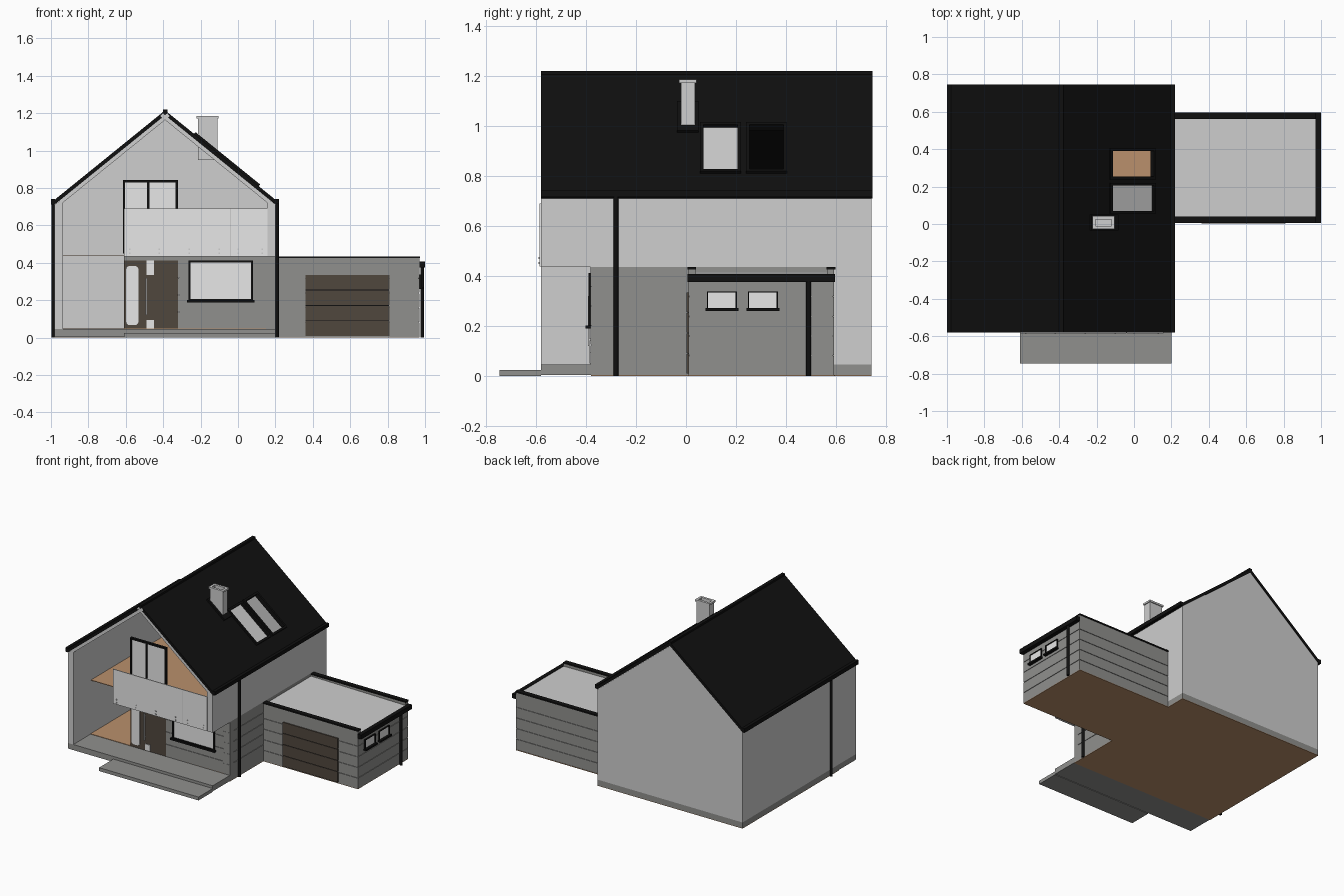
import bpy, bmesh, math
from mathutils import Vector

if "Cube" in bpy.data.objects:
    bpy.data.objects.remove(bpy.data.objects["Cube"])


def mat(name, r, g, b):
    m = bpy.data.materials.new(name)
    m.diffuse_color = (r, g, b, 1)
    m.use_nodes = True
    m.node_tree.nodes["Principled BSDF"].inputs["Base Color"].default_value = m.diffuse_color
    return m


WALL = mat("light_render", 0.62, 0.62, 0.62)
PANE = mat("pale_glass", 0.82, 0.82, 0.82)
SIDING = mat("grey_siding", 0.28, 0.28, 0.27)
BLACK = mat("black", 0.005, 0.005, 0.005)
DOOR = mat("dark_brown", 0.08, 0.063, 0.048)
WOOD = mat("wood_brown", 0.49, 0.28, 0.15)


def finish(name, bm, m):
    bmesh.ops.recalc_face_normals(bm, faces=bm.faces)
    me = bpy.data.meshes.new(name)
    bm.to_mesh(me)
    bm.free()
    me.materials.append(m)
    ob = bpy.data.objects.new(name, me)
    bpy.context.collection.objects.link(ob)
    return ob


def boxes(name, m, *items):
    """One object from boxes given as (x0, x1, y0, y1, z0, z1)."""
    bm = bmesh.new()
    for x0, x1, y0, y1, z0, z1 in items:
        vs = bmesh.ops.create_cube(bm, size=1)["verts"]
        for v in vs:
            v.co = Vector((x0 + (v.co.x + .5) * (x1 - x0),
                           y0 + (v.co.y + .5) * (y1 - y0),
                           z0 + (v.co.z + .5) * (z1 - z0)))
    return finish(name, bm, m)


def prisms(name, m, *items):
    """One object from xz profiles extruded along y: (points, y0, y1)."""
    bm = bmesh.new()
    for pts, y0, y1 in items:
        f = bm.faces.new([bm.verts.new((x, y0, z)) for x, z in pts])
        ex = bmesh.ops.extrude_face_region(bm, geom=[f])["geom"]
        for v in ex:
            if isinstance(v, bmesh.types.BMVert):
                v.co.y = y1
    return finish(name, bm, m)


def siding(name, x0, x1, y0, y1, z0, z1, n=5, inset=0.004):
    """Stacked boards with thin grooves between them."""
    h, g = (z1 - z0) / n, 0.002
    rows = [(x0, x1, y0, y1, z0 + i * h + g * (i > 0), z0 + (i + 1) * h - g * (i < n - 1))
            for i in range(n)]
    core = (x0 + inset, x1 - inset, y0 + inset, y1 - inset, z0 + .001, z1 - .001)
    return boxes(name, SIDING, core, *rows)


RX, RZ, LEN = -0.39, 1.215, 0.7785
CS, SN = 0.777, 0.629


def slab(side, u0, u1, w0, w1):
    """Profile lying on a roof slope: u runs down from ridge, w outward."""
    return [(RX + side * (u * CS + w * SN), RZ - u * SN + w * CS)
            for u, w in ((u0, w0), (u1, w0), (u1, w1), (u0, w1))]


def under(x):
    return 1.189 - 0.81 * abs(x - RX)


# ground: base, porch, step, floors
boxes("house_base", SIDING, (-.98, .2, -.38, .742, .004, .045))
boxes("porch_slab", SIDING, (-.98, .2, -.58, -.38, .004, .045))
boxes("front_step", SIDING, (-.61, .2, -.745, -.58, 0, .025))
boxes("underside", WOOD, (-.98, .2, -.38, .742, 0, .004), (.2, .97, .01, .595, 0, .004))
boxes("ground_floor", WOOD, (-.935, .16, -.38, .70, .045, .048))
boxes("upper_floor", WOOD, (-.935, .16, -.375, .70, .438, .442))

# light shell: left wall, upper right wall, back gable, porch lining
L, R = -.98, .2
prisms("left_wall", WALL, ([(L, .045), (-.935, .045), (-.935, under(-.935)), (L, under(L))], -.58, .742))
prisms("upper_right_wall", WALL, ([(.155, .435), (R, .435), (R, under(R)), (.155, under(.155))], -.58, .742))
boxes("rear_right_wall", WALL, (.155, R, .592, .742, .045, .435))
prisms("back_gable", WALL, ([(L, .045), (R, .045), (R, under(R)), (RX, 1.189), (L, under(L))], .70, .742))
prisms("porch_lining", WALL, *[(slab(s, 0, .745, -.04, -.02), -.58, -.38) for s in (-1, 1)])

# grey ground floor walls
siding("front_wall", -.32, R, -.38, -.34, .045, .412, 4)
boxes("lintel", SIDING, (-.61, R, -.38, -.34, .412, .437))
siding("right_wall", .15, R, -.381, .592, .045, .437, 5)

# roof, with two skylight openings in the right slope
U0, U1 = .347, .63
SKY = ((.07, .205), (.253, .39))
prisms("roof_left", BLACK, (slab(-1, 0, LEN, -.02, 0), -.58, .745))
full, top, low = [slab(1, a, b, -.02, 0) for a, b in ((0, LEN), (0, U0), (U1, LEN))]
prisms("roof_right", BLACK,
       (full, -.58, SKY[0][0]), (full, SKY[0][1], SKY[1][0]), (full, SKY[1][1], .745),
       *[(p, a, b) for p in (top, low) for a, b in SKY])
boxes("ridge_cap", BLACK, (RX - .012, RX + .012, -.58, .745, 1.2, 1.219))
for i, (a, b) in enumerate(SKY):
    prisms(f"skylight_frame_{i + 1}", BLACK,
           (slab(1, U0 - .015, U1 + .015, 0, .012), a - .014, a),
           (slab(1, U0 - .015, U1 + .015, 0, .012), b, b + .014),
           (slab(1, U0 - .015, U0, 0, .012), a, b),
           (slab(1, U1, U1 + .015, 0, .012), a, b))
prisms("skylight_pane", WALL, (slab(1, U0, U1, -.012, -.004), SKY[0][0], SKY[0][1]))

# gutters and downpipes
boxes("gutters", BLACK, (-1, -.978, -.58, .745, .712, .742), (.198, .22, -.58, .745, .715, .742),
      (.97, 1, .005, .595, .376, .408))


def pipe(name, x, y, z1):
    bm = bmesh.new()
    bmesh.ops.create_cone(bm, cap_ends=True, segments=12, radius1=.01, radius2=.01, depth=z1)
    bmesh.ops.translate(bm, verts=bm.verts, vec=(x, y, z1 / 2))
    finish(name, bm, BLACK)


pipe("downpipe_left", -.987, -.28, .72)
pipe("downpipe_right", .208, -.28, .72)
pipe("downpipe_garage", .985, .49, .39)

# hollow chimney with a wider rim and a black flashing


def ring(x0, x1, y0, y1, t, z0, z1):
    return [(x0, x1, y0, y0 + t, z0, z1), (x0, x1, y1 - t, y1, z0, z1),
            (x0, x0 + t, y0 + t, y1 - t, z0, z1), (x1 - t, x1, y0 + t, y1 - t, z0, z1)]


boxes("chimney", WALL, (-.215, -.11, -.02, .035, .95, 1.155),
      *ring(-.215, -.11, -.02, .035, .01, 1.155, 1.175),
      *ring(-.222, -.103, -.027, .042, .017, 1.172, 1.185))
prisms("chimney_flashing", BLACK, (slab(1, .2, .385, 0, .012), -.035, .05))

# balcony
boxes("balcony_floor", WALL, (-.61, .155, -.578, -.38, .435, .45))
boxes("balcony_panel", PANE, (-.61, -.043, -.585, -.579, .437, .69), (-.037, .158, -.585, -.579, .437, .69))
boxes("panel_seam", WALL, (-.043, -.037, -.584, -.58, .437, .69))
boxes("panel_pins", WALL, *[(x - .004, x + .004, -.589, -.585, z, z + .008)
                            for x in (-.58, -.42, -.26, -.1, .0, .13) for z in (.447, .468)])


def window(name, axis, a0, a1, z0, z1, face, t=.012, splits=(), sill=0.0):
    """Framed pane on a wall facing -y (axis 'x') or +x (axis 'y')."""
    def b(p0, p1, q0, q1, d0, d1):
        if axis == "x":
            return (p0, p1, face - d1, face - d0, q0, q1)
        return (face + d0, face + d1, p0, p1, q0, q1)
    boxes(name + "_pane", PANE, b(a0 + t, a1 - t, z0 + t, z1 - t, -.004, .004))
    bars = [b(a0, a0 + t, z0, z1, -.01, .01), b(a1 - t, a1, z0, z1, -.01, .01),
            b(a0 + t, a1 - t, z1 - t, z1, -.01, .01), b(a0 + t, a1 - t, z0, z0 + t, -.01, .01)]
    bars += [b(s - t / 2, s + t / 2, z0 + t, z1 - t, -.01, .01) for s in splits]
    if sill:
        bars.append(b(a0 - sill, a1 + sill, z0 - .006, z0 + .006, -.01, .022))
    boxes(name + "_frame", BLACK, *bars)


window("front_window", "x", -.265, .08, .195, .412, -.38, .011, sill=.008)
window("balcony_door", "x", -.615, -.322, .45, .842, -.37, .012, splits=(-.48,))
window("garage_window_1", "y", .083, .203, .266, .338, .97, .005, sill=.006)
window("garage_window_2", "y", .247, .367, .266, .338, .97, .005, sill=.006)

# entrance door with a rounded side light, small lights and a handle
boxes("front_door", DOOR, (-.61, -.32, -.38, -.35, .045, .412))
bm = bmesh.new()
pts = []
for cx, cz, a0 in ((-.55, .365, 0), (-.58, .365, 90), (-.58, .085, 180), (-.55, .085, 270)):
    for k in range(4):
        a = math.radians(a0 + k * 30)
        pts.append((cx + .018 * math.cos(a), cz + .018 * math.sin(a)))
bm.free()
prisms("door_side_light", PANE, (pts, -.385, -.378))
boxes("door_small_lights", PANE, (-.488, -.448, -.385, -.378, .335, .412), (-.488, -.448, -.385, -.378, .05, .095))
boxes("door_handle", WALL, (-.494, -.487, -.392, -.386, .12, .32),
      (-.494, -.487, -.386, -.38, .14, .15), (-.494, -.487, -.386, -.38, .29, .3))

# garage: boarded body, recessed flat roof, parapets with black caps
siding("garage_walls", .2, .97, .01, .592, .004, .395)
boxes("garage_parapets", SIDING, (.2, .97, .01, .038, .395, .425), (.2, .97, .564, .592, .395, .425))
boxes("garage_caps", BLACK, (.2, .972, .005, .04, .425, .435), (.2, .972, .562, .597, .425, .435))
prisms("garage_roof", WALL, ([(.2, .395), (.975, .395), (.975, .405), (.2, .415)], .038, .564))

# sectional garage door
boxes("garage_door", DOOR, *[(.36, .81, .002, .012, .01 + i * .082, .088 + i * .082) for i in range(4)])
boxes("garage_door_gaps", BLACK, (.362, .808, .006, .012, .012, .33))
